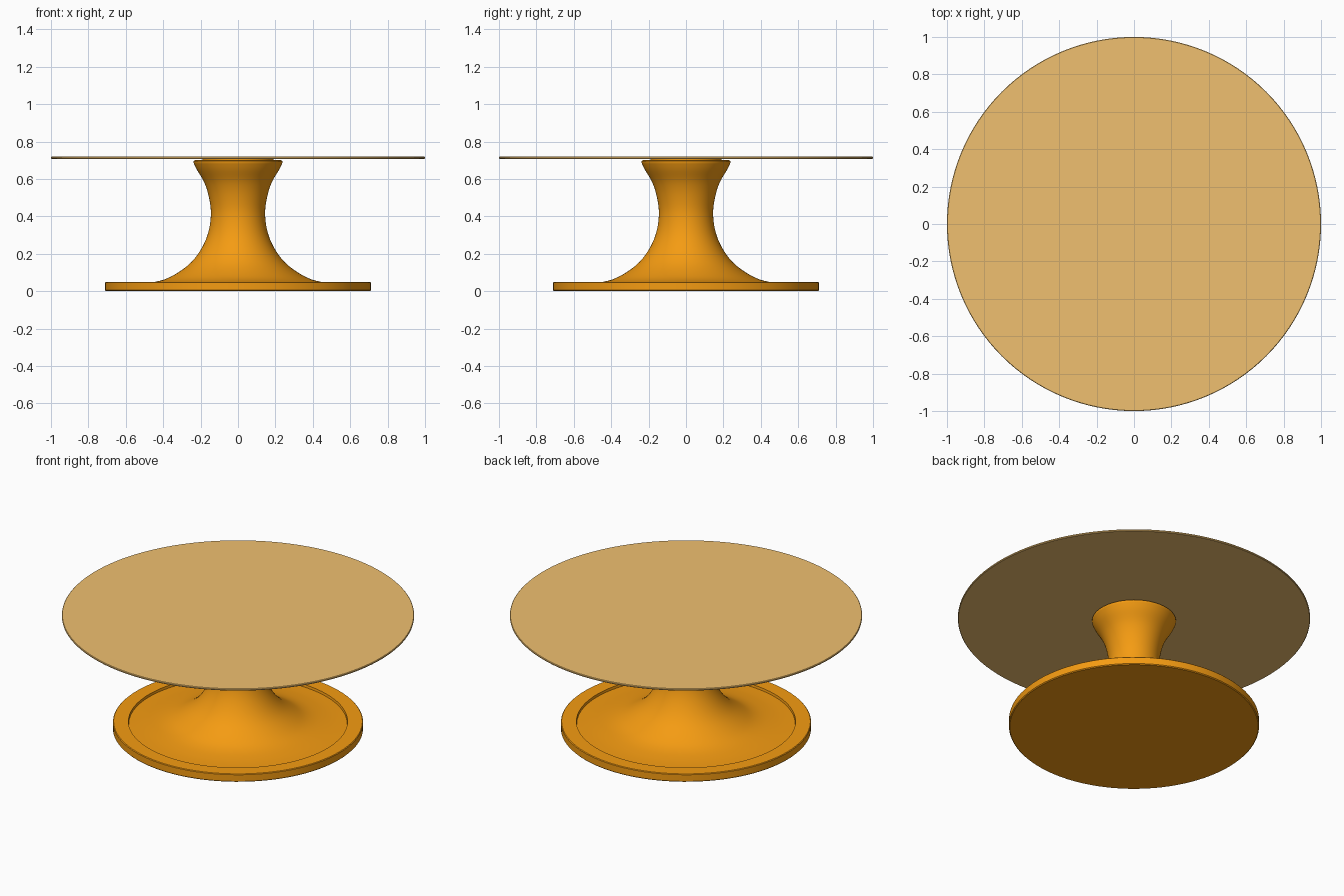
import bpy, bmesh, math

if "Cube" in bpy.data.objects:
    bpy.data.objects.remove(bpy.data.objects["Cube"])


def material(name, rgb):
    m = bpy.data.materials.new(name)
    m.diffuse_color = (*rgb, 1)
    m.use_nodes = True
    m.node_tree.nodes["Principled BSDF"].inputs["Base Color"].default_value = m.diffuse_color
    return m


def lathe(name, profile, mat, steps=96):
    """Revolve an (r, z) profile, running from axis to axis, around z."""
    bm = bmesh.new()
    verts = [bm.verts.new((r, 0, z)) for r, z in profile]
    edges = [bm.edges.new(pair) for pair in zip(verts, verts[1:])]
    bmesh.ops.spin(bm, geom=verts + edges, cent=(0, 0, 0), axis=(0, 0, 1),
                   angle=2 * math.pi, steps=steps)
    bmesh.ops.remove_doubles(bm, verts=bm.verts, dist=1e-5)
    bmesh.ops.recalc_face_normals(bm, faces=bm.faces)
    me = bpy.data.meshes.new(name)
    bm.to_mesh(me)
    bm.free()
    ob = bpy.data.objects.new(name, me)
    bpy.context.collection.objects.link(ob)
    me.materials.append(mat)
    bpy.ops.object.select_all(action='DESELECT')
    ob.select_set(True)
    bpy.context.view_layer.objects.active = ob
    bpy.ops.object.shade_smooth_by_angle(angle=math.radians(35))
    return ob


def smooth_curve(pts, n=5):
    """Catmull-Rom interpolation through the points."""
    p = [pts[0]] + pts + [pts[-1]]
    out = []
    for a, b, c, d in zip(p, p[1:], p[2:], p[3:]):
        for i in range(n):
            t = i / n
            out.append(tuple(
                0.5 * (2 * b[k] + (c[k] - a[k]) * t
                       + (2 * a[k] - 5 * b[k] + 4 * c[k] - d[k]) * t * t
                       + (3 * b[k] - a[k] - 3 * c[k] + d[k]) * t ** 3)
                for k in (0, 1)))
    return out + [pts[-1]]


orange = material("orange_lacquer", (0.91, 0.33, 0.006))
tan = material("tan_top", (0.87, 0.53, 0.16))

# Pedestal: rimmed round foot sweeping up into a flared stem
flare = smooth_curve([(0.62, 0.035), (0.52, 0.04), (0.42, 0.055), (0.345, 0.085),
                      (0.26, 0.145), (0.20, 0.22), (0.16, 0.31), (0.145, 0.41),
                      (0.155, 0.50), (0.18, 0.58), (0.22, 0.65), (0.237, 0.685)])
foot = [(0, 0), (0.705, 0), (0.71, 0.005), (0.71, 0.046), (0.706, 0.05), (0.622, 0.05)]
cap = [(0.238, 0.695), (0.23, 0.70), (0, 0.70)]
lathe("pedestal", foot + flare + cap, orange)

# Small hidden plate joining stem and top
lathe("mounting_plate", [(0, 0.698), (0.19, 0.698), (0.19, 0.709), (0, 0.709)], orange)

# Thin round tabletop with eased edge
lathe("tabletop", [(0, 0.707), (0.997, 0.707), (1, 0.71), (1, 0.716),
                   (0.997, 0.719), (0, 0.719)], tan, 128)
